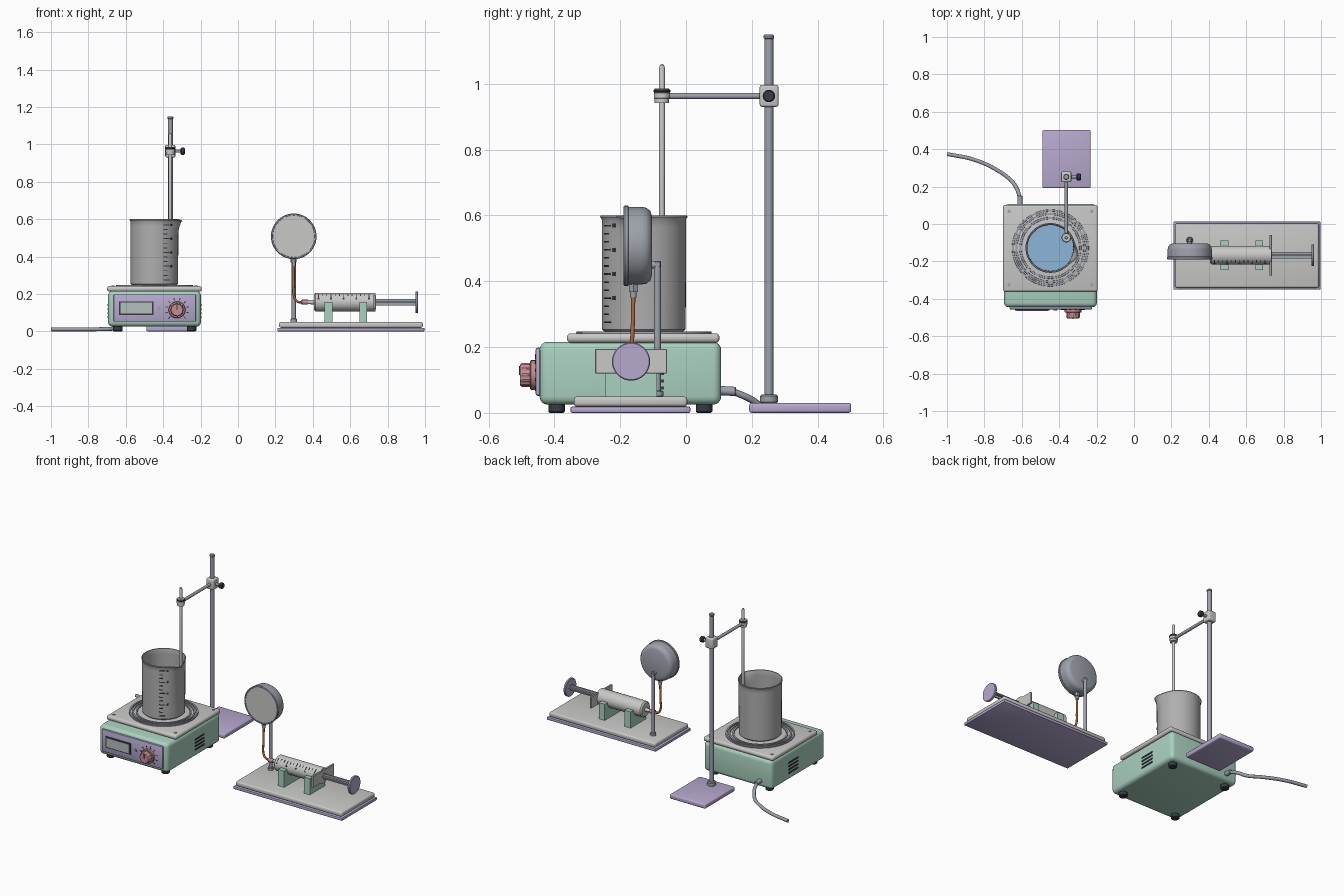
import bpy, bmesh, math
from mathutils import Vector, Matrix

if "Cube" in bpy.data.objects:
    bpy.data.objects.remove(bpy.data.objects["Cube"])


def material(name, r, g, b):
    m = bpy.data.materials.new(name)
    m.diffuse_color = (r, g, b, 1)
    m.use_nodes = True
    m.node_tree.nodes["Principled BSDF"].inputs["Base Color"].default_value = m.diffuse_color
    return m


GREEN = material("mint green", 0.40, 0.64, 0.52)
PURPLE = material("lilac", 0.47, 0.40, 0.62)
GREY = material("light grey", 0.58, 0.58, 0.57)
GLASS = material("glass grey", 0.43, 0.43, 0.43)
STEEL = material("blue steel", 0.34, 0.36, 0.41)
PINK = material("dusty pink", 0.55, 0.27, 0.29)
COPPER = material("copper", 0.40, 0.15, 0.05)
BLUE = material("liquid blue", 0.27, 0.47, 0.70)
DARK = material("charcoal", 0.04, 0.045, 0.06)
SCREEN = material("screen grey", 0.45, 0.52, 0.50)


def finish(name, bm, mat):
    bmesh.ops.recalc_face_normals(bm, faces=bm.faces)
    me = bpy.data.meshes.new(name)
    bm.to_mesh(me)
    bm.free()
    me.materials.append(mat)
    ob = bpy.data.objects.new(name, me)
    bpy.context.collection.objects.link(ob)
    bpy.ops.object.select_all(action='DESELECT')
    ob.select_set(True)
    bpy.context.view_layer.objects.active = ob
    bpy.ops.object.shade_smooth_by_angle(angle=math.radians(35))
    return ob


def box(name, lo, hi, mat, bevel=0, seg=3):
    lo, hi = Vector(lo), Vector(hi)
    bm = bmesh.new()
    bmesh.ops.create_cube(bm, size=1, matrix=Matrix.Translation((lo + hi) / 2) @ Matrix.Diagonal((*(hi - lo), 1)))
    if bevel:
        bmesh.ops.bevel(bm, geom=bm.edges[:], offset=bevel, segments=seg, profile=0.5, affect='EDGES')
    return finish(name, bm, mat)


def lathe(name, profile, mat, origin=(0, 0, 0), axis=(0, 0, 1), n=32, warp=None):
    """Spin (radius, height) points about an axis; warp may move a vertex."""
    rot = Vector(axis).to_track_quat('Z', 'Y').to_matrix().to_4x4()
    mtx = Matrix.Translation(origin) @ rot
    bm = bmesh.new()
    rings = []
    for r, h in profile:
        pts = []
        for i in range(1 if r == 0 else n):
            a = 2 * math.pi * i / n
            v = Vector((r * math.cos(a), r * math.sin(a), h))
            pts.append(bm.verts.new(mtx @ (warp(v, a, i) if warp else v)))
        rings.append(pts)
    for p, q in zip(rings, rings[1:]):
        for i in range(n):
            loop = [p[i % len(p)], p[(i + 1) % len(p)], q[(i + 1) % len(q)], q[i % len(q)]]
            bm.faces.new(list(dict.fromkeys(loop)))
    return finish(name, bm, mat)


def cyl(name, p0, p1, r, mat, n=24, c=0.0):
    """Capped cylinder between two points with chamfer c."""
    d = Vector(p1) - Vector(p0)
    L = d.length
    prof = [(0, 0), (r - c, 0), (r, c), (r, L - c), (r - c, L), (0, L)] if c else [(0, 0), (r, 0), (r, L), (0, L)]
    return lathe(name, prof, mat, p0, d, n)


def tube(name, pts, r, mat):
    cu = bpy.data.curves.new(name, 'CURVE')
    cu.dimensions = '3D'
    cu.bevel_depth, cu.bevel_resolution, cu.use_fill_caps = r, 3, True
    sp = cu.splines.new('BEZIER')
    sp.bezier_points.add(len(pts) - 1)
    for b, p in zip(sp.bezier_points, pts):
        b.co = p
        b.handle_left_type = b.handle_right_type = 'AUTO'
    cu.materials.append(mat)
    ob = bpy.data.objects.new(name, cu)
    bpy.context.collection.objects.link(ob)


def plates(name, items, mat):
    """Many small cuboids in one object; items are (matrix, size)."""
    bm = bmesh.new()
    for m, s in items:
        bmesh.ops.create_cube(bm, size=1, matrix=m @ Matrix.Diagonal((*s, 1)))
    return finish(name, bm, mat)


T = Matrix.Translation
HX, HY = -0.447, -0.128   # heater and beaker axis

# Hot plate body, top plate, feet and screws
box("heater_body", (-0.695, -0.445, 0.025), (-0.198, 0.107, 0.216), GREEN, 0.025, 4)
box("heater_top_plate", (-0.70, -0.362, 0.213), (-0.194, 0.102, 0.242), GREY, 0.012, 3)
for x in (-0.643, -0.248):
    for y in (-0.393, 0.055):
        cyl("heater_foot", (x, y, 0), (x, y, 0.03), 0.025, DARK, 20, 0.004)
for x in (-0.668, -0.225):
    for y in (-0.325, 0.068):
        cyl("plate_screw", (x, y, 0.24), (x, y, 0.245), 0.009, STEEL, 12)
for r in (0.200, 0.182, 0.160):
    lathe("heating_ring", [(r - 0.006, 0.24), (r - 0.005, 0.248), (r + 0.005, 0.248), (r + 0.006, 0.24)],
          STEEL, (HX, HY, 0), n=48)

# Control panel: screen, button, knob with scale marks
box("control_panel", (-0.665, -0.457, 0.052), (-0.225, -0.44, 0.198), PURPLE, 0.006, 2)
box("screen_frame", (-0.635, -0.462, 0.088), (-0.453, -0.455, 0.160), DARK)
box("screen", (-0.627, -0.464, 0.095), (-0.461, -0.460, 0.153), SCREEN)
KX, KZ = -0.326, 0.115
cyl("button", (-0.421, -0.455, 0.124), (-0.421, -0.463, 0.124), 0.010, STEEL, 16)
cyl("knob_skirt", (KX, -0.455, KZ), (KX, -0.474, KZ), 0.045, PINK, 32, 0.003)
lathe("knob", [(0, 0), (0.036, 0), (0.036, 0.026), (0.032, 0.031), (0, 0.031)], PINK, (KX, -0.473, KZ), (0, -1, 0), 48,
      lambda v, a, i: Vector((v.x * 0.92, v.y * 0.92, v.z)) if i % 4 > 1 else v)
box("knob_pointer", (KX - 0.003, -0.507, KZ), (KX + 0.003, -0.503, KZ + 0.028), DARK)
plates("knob_scale", [(T((KX, -0.457, KZ)) @ Matrix.Rotation(math.radians(a), 4, 'Y') @ T((0, 0, 0.058)),
                       (0.005, 0.004, 0.014)) for a in range(-135, 136, 30)], DARK)

# Side vents
plates("side_vents", [(T((x, -0.115, z)), (0.006, 0.095, 0.009))
                      for x in (-0.696, -0.197) for z in (0.075, 0.097, 0.119, 0.141)], DARK)

# Power cord
cyl("cord_sleeve", (-0.61, 0.10, 0.068), (-0.61, 0.152, 0.065), 0.014, STEEL, 20, 0.003)
tube("power_cord", [(-0.61, 0.14, 0.066), (-0.627, 0.19, 0.045), (-0.66, 0.235, 0.018), (-0.727, 0.285, 0.012),
                    (-0.85, 0.342, 0.011), (-0.998, 0.374, 0.011)], 0.0105, STEEL)


# Beaker with a pouring lip
def lip(v, a, i):
    f = max(0, math.cos(a - math.radians(165))) ** 24 * max(0, (v.z - 0.53) / 0.07)
    return Vector((v.x * (1 + 0.16 * f), v.y * (1 + 0.16 * f), v.z - 0.008 * f))


lathe("beaker", [(0, 0.246), (0.118, 0.246), (0.127, 0.254), (0.128, 0.53), (0.128, 0.565), (0.128, 0.588), (0.133, 0.596),
                 (0.131, 0.600), (0.126, 0.599), (0.123, 0.588), (0.123, 0.565), (0.123, 0.53), (0.122, 0.262), (0, 0.260)],
      GLASS, (HX, HY, 0), n=64, warp=lip)
cyl("liquid", (HX, HY, 0.258), (HX, HY, 0.42), 0.1225, BLUE, 48)


def on_beaker(deg, z):
    return T((HX, HY, z)) @ Matrix.Rotation(math.radians(deg), 4, 'Z') @ T((0, -0.128, 0))


marks = []
for k in range(13):
    z = 0.275 + k * 0.0245
    for j in range(3 if k % 3 == 0 else 2):
        marks.append((on_beaker(25 + j * 5, z), (0.0125, 0.004, 0.005)))
    if k % 3 == 1:
        marks.append((on_beaker(45, z + 0.0245 * 2), (0.012, 0.004, 0.012)))
plates("beaker_marks", marks, DARK)

# Stand: base, rod, clamp, arm and probe
SX, SY, AZ = -0.362, 0.252, 0.963
box("stand_base", (-0.49, 0.192, 0), (-0.232, 0.502, 0.03), PURPLE, 0.008)
cyl("rod_collar", (SX, SY, 0.028), (SX, SY, 0.056), 0.027, STEEL, 24, 0.005)
cyl("stand_rod", (SX, SY, 0.03), (SX, SY, 1.14), 0.0135, STEEL, 24)
cyl("rod_cap", (SX, SY, 1.135), (SX, SY, 1.15), 0.016, STEEL, 24, 0.004)
box("clamp_block", (SX - 0.027, 0.224, 0.93), (SX + 0.027, 0.281, 0.997), GREY, 0.007)
cyl("clamp_screw", (SX + 0.02, SY, AZ), (-0.305, SY, AZ), 0.008, STEEL, 16)
cyl("clamp_knob", (-0.307, SY, AZ), (-0.284, SY, AZ), 0.019, DARK, 20, 0.004)
PY = -0.073
cyl("clamp_arm", (SX, PY + 0.02, AZ), (SX, 0.23, AZ), 0.0095, STEEL, 20)
lathe("probe_clamp", [(0, 0.942), (0.022, 0.942), (0.022, 0.955), (0.025, 0.957), (0.025, 0.972), (0.022, 0.974),
                      (0.022, 0.986), (0, 0.986)], GREY, (SX, PY, 0))
lathe("probe_clamp_band", [(0.0235, 0.974), (0.0255, 0.976), (0.0255, 0.981), (0.0235, 0.983)], DARK, (SX, PY, 0))
lathe("probe", [(0, 0.29), (0.006, 0.293), (0.009, 0.30), (0.009, 1.048), (0.006, 1.057), (0, 1.06)], GREY, (SX, PY, 0), n=20)

# Syringe bench
box("bench_base", (0.21, -0.351, 0), (0.997, 0.013, 0.019), PURPLE, 0.005, 2)
box("bench_board", (0.22, -0.341, 0.019), (0.988, 0.004, 0.050), GREY, 0.010)

# Pressure gauge on its post
GX, GZ = 0.298, 0.508
cyl("post_collar", (GX, -0.087, 0.048), (GX, -0.087, 0.068), 0.018, STEEL, 20, 0.003)
cyl("gauge_post", (GX, -0.087, 0.05), (GX, -0.087, 0.462), 0.011, STEEL, 20, 0.003)
cyl("gauge_bracket", (GX, -0.13, 0.45), (GX, -0.077, 0.45), 0.011, STEEL, 20, 0.002)
lathe("gauge_case", [(0, 0.006), (0.112, 0.006), (0.113, 0), (0.119, 0), (0.122, 0.004), (0.122, 0.014), (0.118, 0.016),
                     (0.118, 0.055), (0.115, 0.070), (0.106, 0.081), (0.092, 0.086), (0, 0.086)],
      STEEL, (GX, -0.190, GZ), (0, 1, 0), 48)
cyl("gauge_face", (GX, -0.180, GZ), (GX, -0.187, GZ), 0.112, GREY, 48)
cyl("gauge_neck", (GX, -0.16, 0.395), (GX, -0.16, 0.368), 0.016, STEEL, 6)
cyl("gauge_nozzle", (GX, -0.16, 0.37), (GX, -0.16, 0.35), 0.010, STEEL, 16)
CY, CZ = -0.167, 0.156
tube("copper_tube", [(GX, -0.16, 0.36), (GX, -0.162, 0.26), (0.301, -0.166, 0.185), (0.317, CY, 0.160), (0.35, CY, CZ)],
     0.0065, COPPER)

# Syringe: tip, barrel, flange, plunger
cyl("tube_connector", (0.338, CY, CZ), (0.376, CY, CZ), 0.013, PINK, 20, 0.003)
lathe("syringe_barrel", [(0, -0.04), (0.010, -0.04), (0.012, 0), (0.042, 0), (0.050, 0.008), (0.050, 0.327), (0, 0.327)],
      GREY, (0.407, CY, CZ), (1, 0, 0), 40)
box("syringe_flange", (0.724, CY - 0.109, CZ - 0.037), (0.737, CY + 0.109, CZ + 0.038), GREY, 0.002, 1)
box("plunger_rib_upright", (0.73, CY - 0.004, CZ - 0.018), (0.952, CY + 0.004, CZ + 0.018), STEEL)
box("plunger_rib_flat", (0.73, CY - 0.018, CZ - 0.004), (0.952, CY + 0.018, CZ + 0.004), STEEL)
cyl("plunger_disc", (0.948, CY, CZ), (0.963, CY, CZ), 0.058, PURPLE, 40, 0.003)


def on_barrel(x, deg):
    return T((x, CY, CZ)) @ Matrix.Rotation(math.radians(deg), 4, 'X') @ T((0, 0, 0.050))


ticks = []
for k in range(13):
    for j in range(3 if k % 3 == 0 else 2):
        ticks.append((on_barrel(0.43 + k * 0.0225, 35 + j * 9), (0.004, 0.009, 0.003)))
    if k % 3 == 0:
        ticks.append((on_barrel(0.43 + k * 0.0225, 68), (0.010, 0.009, 0.003)))
plates("syringe_marks", ticks, DARK)

# Cradles: a block with a half-round notch
for x0, x1 in ((0.462, 0.506), (0.649, 0.691)):
    bm = bmesh.new()
    prof = [(-0.079, 0.048), (0.079, 0.048), (0.079, CZ)]
    prof += [(0.049 * math.cos(math.pi * i / 12), CZ - 0.049 * math.sin(math.pi * i / 12)) for i in range(13)]
    prof += [(-0.079, CZ)]
    face = bm.faces.new([bm.verts.new((x0, CY + y, z)) for y, z in prof])
    ext = bmesh.ops.extrude_face_region(bm, geom=[face])
    bmesh.ops.translate(bm, vec=(x1 - x0, 0, 0), verts=[v for v in ext['geom'] if isinstance(v, bmesh.types.BMVert)])
    finish("syringe_cradle", bm, GREEN)
